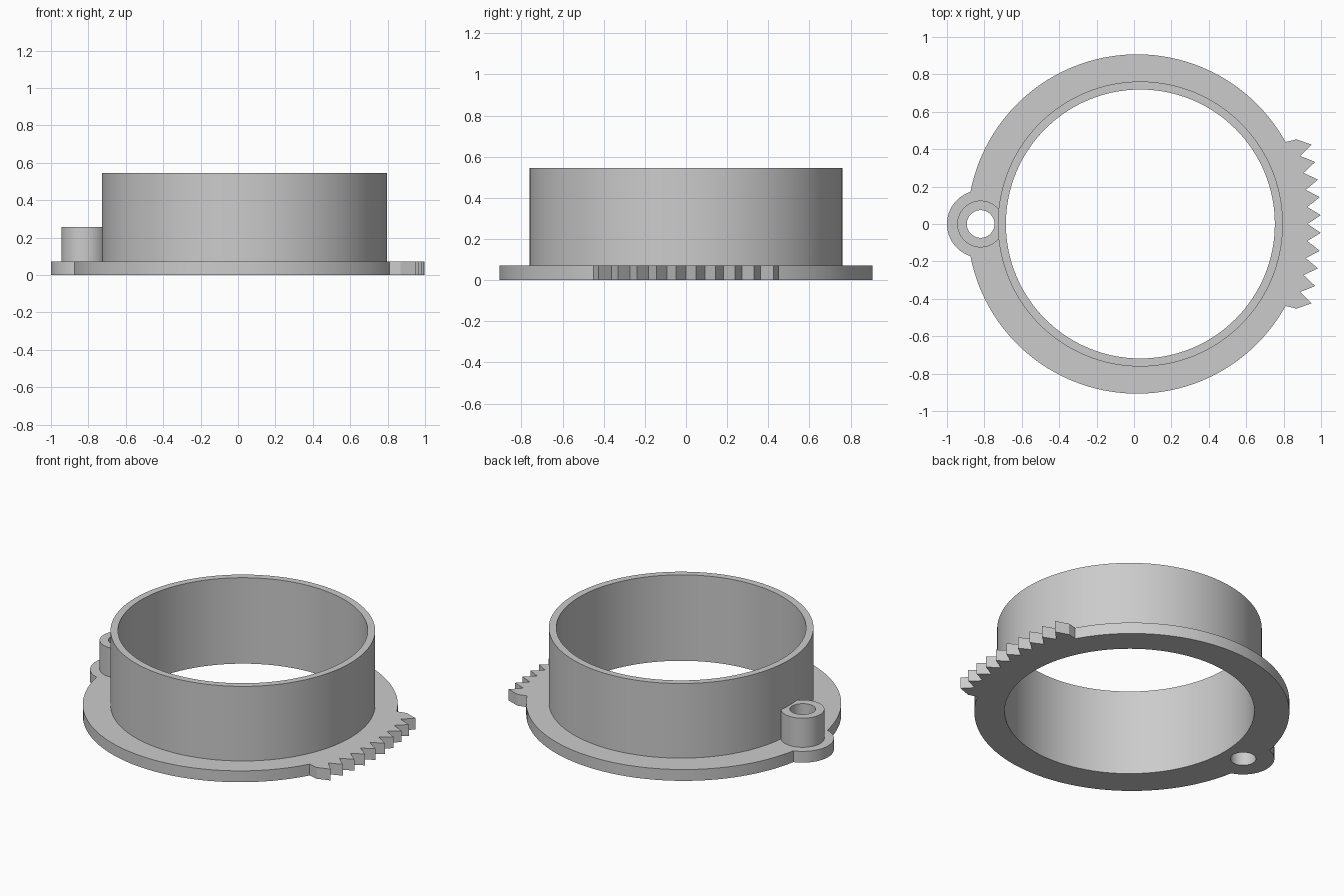
import bpy
import bmesh
from math import acos, pi, radians
from mathutils import Matrix, Vector

cube = bpy.data.objects.get("Cube")
if cube:
    bpy.data.objects.remove(cube, do_unlink=True)

# Main dimensions
PLATE_H, SLEEVE_H, BOSS_H = 0.072, 0.546, 0.257
FLANGE_X, FLANGE_R = 0.016, 0.907
SLEEVE_X, SLEEVE_R, BORE_R = 0.034, 0.762, 0.719
PIVOT_X, LUG_R, BOSS_R, PIN_R = -0.82, 0.18, 0.125, 0.074
TIP_R, ROOT_R = 1.819, 1.748

grey = bpy.data.materials.new("light grey")
grey.use_nodes = True
grey.diffuse_color = (0.6, 0.6, 0.6, 1)
grey.node_tree.nodes["Principled BSDF"].inputs["Base Color"].default_value = (0.6, 0.6, 0.6, 1)


def polar(cx, r, angle):
    return Vector((cx, 0, 0)) + Matrix.Rotation(angle, 3, "Z") @ Vector((r, 0, 0))


def arc(cx, r, start, end, steps):
    return [polar(cx, r, start + (end - start) * i / steps) for i in range(steps + 1)]


def make_object(name, bm):
    bmesh.ops.recalc_face_normals(bm, faces=bm.faces)
    mesh = bpy.data.meshes.new(name)
    bm.to_mesh(mesh)
    bm.free()
    mesh.materials.append(grey)
    obj = bpy.data.objects.new(name, mesh)
    bpy.context.collection.objects.link(obj)
    return obj


def cylinder(name, cx, r, z0, z1, segments):
    bm = bmesh.new()
    bmesh.ops.create_cone(bm, cap_ends=True, segments=segments, radius1=r, radius2=r,
                          depth=z1 - z0, matrix=Matrix.Translation((cx, 0, (z0 + z1) / 2)))
    return make_object(name, bm)


def combine(target, other, operation):
    mod = target.modifiers.new(other.name, "BOOLEAN")
    mod.operation, mod.object, mod.solver = operation, other, "EXACT"
    bpy.context.view_layer.objects.active = target
    bpy.ops.object.modifier_apply(modifier=mod.name)
    bpy.data.objects.remove(other, do_unlink=True)


# Half of the plate outline: gear teeth swung about the pivot, flange rim, pivot lug
half = [polar(PIVOT_X, TIP_R if i % 2 else ROOT_R, radians(1.5 * i)) for i in range(11)]
d = FLANGE_X - PIVOT_X
rim_end = pi - acos((d * d + FLANGE_R ** 2 - LUG_R ** 2) / (2 * d * FLANGE_R))
lug_start = acos((d * d + LUG_R ** 2 - FLANGE_R ** 2) / (2 * d * LUG_R))
half += arc(FLANGE_X, FLANGE_R, radians(28.9), rim_end, 56)
half += arc(PIVOT_X, LUG_R, lug_start, pi, 16)[1:]
outline = half + [Vector((p.x, -p.y, 0)) for p in half[-2:0:-1]]

# Toothed flange plate
bm = bmesh.new()
face = bm.faces.new([bm.verts.new(p) for p in outline])
top = bmesh.ops.extrude_face_region(bm, geom=[face])["geom"]
bmesh.ops.translate(bm, vec=(0, 0, PLATE_H),
                    verts=[v for v in top if isinstance(v, bmesh.types.BMVert)])
collar = make_object("toothed_flange_collar", bm)

# Sleeve and pivot boss, then the bore and pin hole through everything
combine(collar, cylinder("sleeve", SLEEVE_X, SLEEVE_R, 0.03, SLEEVE_H, 128), "UNION")
combine(collar, cylinder("pivot_boss", PIVOT_X, BOSS_R, 0.04, BOSS_H, 64), "UNION")
combine(collar, cylinder("bore_cutter", SLEEVE_X, BORE_R, -0.5, 1, 128), "DIFFERENCE")
combine(collar, cylinder("pin_cutter", PIVOT_X, PIN_R, -0.5, 1, 48), "DIFFERENCE")

# Smooth round walls, crisp edges
bpy.ops.object.select_all(action="DESELECT")
collar.select_set(True)
bpy.context.view_layer.objects.active = collar
bpy.ops.object.shade_smooth_by_angle(angle=radians(25))
